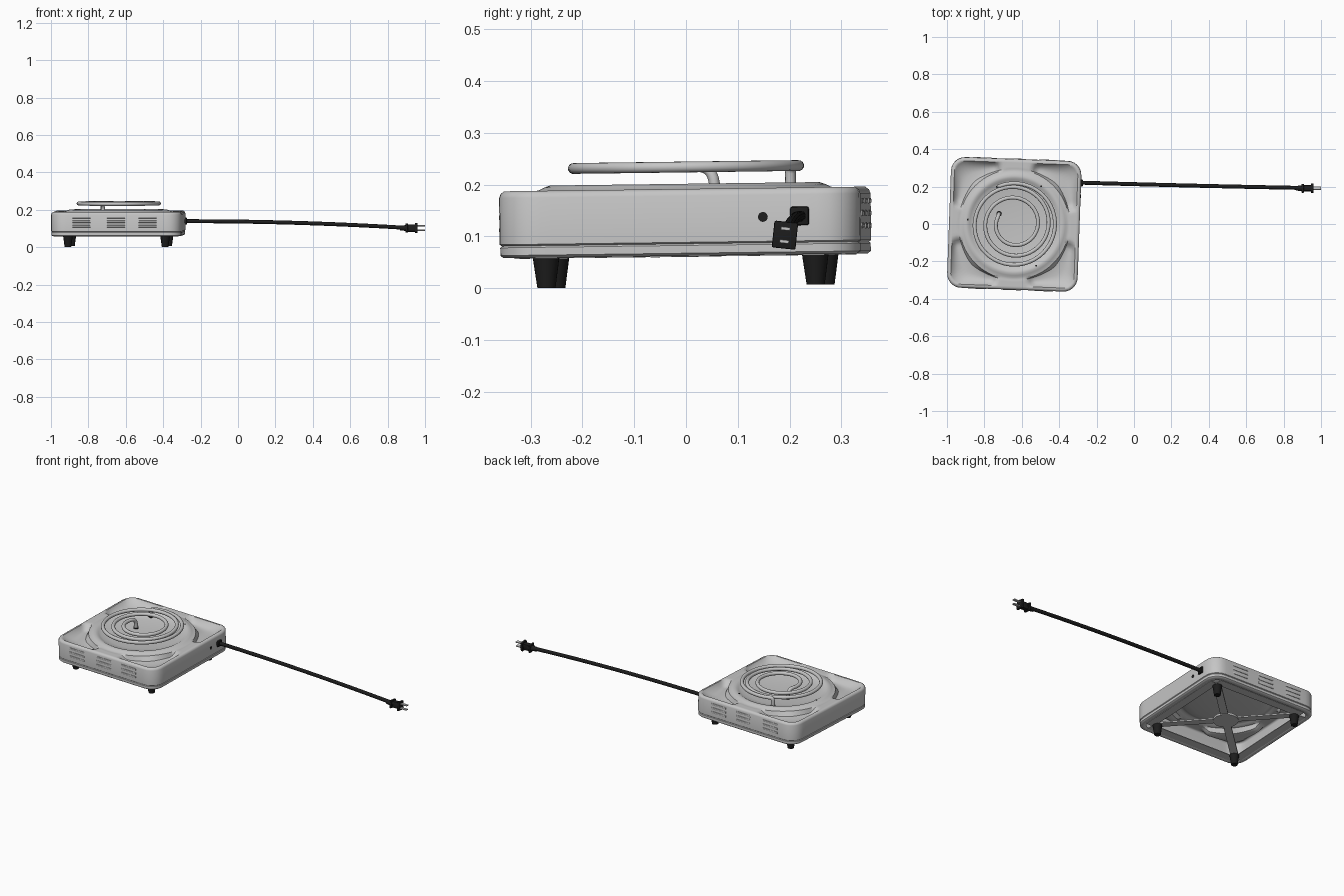
import bpy, bmesh, math
from mathutils import Matrix, Vector

if "Cube" in bpy.data.objects:
    bpy.data.objects.remove(bpy.data.objects["Cube"])

# the stove sits slightly turned and tilted
STOVE = (Matrix.Translation((-0.640, 0, 0.0045)) @ Matrix.Rotation(math.radians(-2.1), 4, 'Z')
         @ Matrix.Rotation(math.radians(0.75), 4, 'X'))


def mat(name, c):
    m = bpy.data.materials.new(name)
    m.diffuse_color = (c, c, c, 1)
    m.use_nodes = True
    m.node_tree.nodes["Principled BSDF"].inputs["Base Color"].default_value = m.diffuse_color
    return m


STEEL = mat("light_grey_metal", 0.56)
BLACK = mat("black_rubber", 0.012)


def finish(name, bm, material, matrix=Matrix(), angle=35):
    bmesh.ops.recalc_face_normals(bm, faces=bm.faces)
    me = bpy.data.meshes.new(name)
    bm.to_mesh(me)
    bm.free()
    ob = bpy.data.objects.new(name, me)
    bpy.context.collection.objects.link(ob)
    ob.matrix_world = matrix
    me.materials.append(material)
    smooth(ob, angle)
    return ob


def smooth(ob, angle=35):
    bpy.ops.object.select_all(action='DESELECT')
    ob.select_set(True)
    bpy.context.view_layer.objects.active = ob
    bpy.ops.object.shade_smooth_by_angle(angle=math.radians(angle))


def box(name, loc, size, material, matrix=STOVE, rot=0, bevel=0):
    bm = bmesh.new()
    bmesh.ops.create_cube(bm, size=1, matrix=Matrix.Diagonal((*size, 1)))
    if bevel:
        bmesh.ops.bevel(bm, geom=bm.edges[:], offset=bevel, segments=2, affect='EDGES', profile=0.5)
    m = matrix @ Matrix.Translation(loc) @ Matrix.Rotation(rot, 4, 'Z')
    return finish(name, bm, material, m)


def cone(name, loc, r1, r2, depth, material, matrix=STOVE, axis='Z', segs=24):
    bm = bmesh.new()
    bmesh.ops.create_cone(bm, cap_ends=True, segments=segs, radius1=r1, radius2=r2, depth=depth)
    m = matrix @ Matrix.Translation(loc)
    if axis == 'X':
        m = m @ Matrix.Rotation(math.pi / 2, 4, 'Y')
    return finish(name, bm, material, m)


def tube(name, pts, radius, material, matrix=Matrix()):
    cu = bpy.data.curves.new(name, 'CURVE')
    cu.dimensions = '3D'
    cu.bevel_depth = radius
    cu.bevel_resolution = 4
    cu.use_fill_caps = True
    sp = cu.splines.new('POLY')
    sp.points.add(len(pts) - 1)
    for p, q in zip(sp.points, pts):
        p.co = (*q, 1)
    ob = bpy.data.objects.new(name, cu)
    bpy.context.collection.objects.link(ob)
    ob.matrix_world = matrix
    cu.materials.append(material)
    bpy.ops.object.select_all(action='DESELECT')
    ob.select_set(True)
    bpy.context.view_layer.objects.active = ob
    bpy.ops.object.convert(target='MESH')
    smooth(bpy.context.view_layer.objects.active, 50)


def square_radius(t, a, c):
    """Distance from centre to a rounded square (half side a, corner radius c)."""
    t = t % (math.pi / 2)
    t = min(t, math.pi / 2 - t)
    d = a - c
    if a * math.tan(t) <= d:
        return a / math.cos(t)
    b = d * (math.cos(t) + math.sin(t))
    return b + math.sqrt(max(0, b * b - (2 * d * d - c * c)))


# body shell: side walls, rim, corner pockets, raised ring and drip bowl
N = 144
WALL = [(.315, .058), (.342, .058), (.348, .063), (.348, .078), (.345, .081), (.349, .084),
        (.349, .174), (.346, .182), (.339, .187), (.330, .187)]
POCKET = [(.05, .006), (.3, .027), (.6, .033), (.88, .026)]
BOWL = [(.294, .186), (.282, .188), (.272, .193), (.26, .197), (.248, .196), (.238, .19),
        (.225, .184), (.19, .178), (.1, .172), (.03, .17)]


def shell_point(i, j):
    t = 2 * math.pi * j / N
    if i < len(WALL):
        a, z = WALL[i]
        r = square_radius(t, a, .075 - (.349 - a))
    elif i < len(WALL) + len(POCKET):
        f, drop = POCKET[i - len(WALL)]
        k = min(1, max(0, (abs(math.sin(2 * t)) - .46) / .24))
        r = square_radius(t, .330, .056) * (1 - f) + .294 * f
        z = .187 - drop * k * k * (3 - 2 * k)
    else:
        r, z = BOWL[i - len(WALL) - len(POCKET)]
    return (r * math.cos(t), r * math.sin(t), z)


bm = bmesh.new()
rings = [[bm.verts.new(shell_point(i, j)) for j in range(N)]
         for i in range(len(WALL) + len(POCKET) + len(BOWL))]
for lo, hi in zip(rings, rings[1:]):
    for j in range(N):
        bm.faces.new((lo[j], lo[(j + 1) % N], hi[(j + 1) % N], hi[j]))
bm.faces.new(rings[-1])
body = finish("body_shell", bm, STEEL, STOVE, 40)
# make sure the thickness grows inwards
if body.data.polygons[-1].normal.z < 0:
    body.data.flip_normals()
sol = body.modifiers.new("thickness", 'SOLIDIFY')
sol.thickness = .004
sol.offset = -1

# base frame with diagonal braces and centre disc
for s in (-1, 1):
    box("frame_side", (s * .295, 0, .0585), (.05, .56, .004), STEEL)
    box("frame_end", (0, s * .295, .0585), (.56, .05, .004), STEEL)
    box("diagonal_brace", (0, 0, .0635), (.76, .042, .008), STEEL, rot=s * math.pi / 4)
cone("brace_disc", (0, 0, .062), .068, .068, .012, STEEL, segs=32)

# feet
for sx in (-1, 1):
    for sy in (-1, 1):
        cone("foot", (sx * .26, sy * .26, .028), .0175, .0255, .057, BLACK)

# louvres: three columns of three pressed ribs on front and back
for sy in (-1, 1):
    for cx in (-.185, 0, .17):
        for z in (.112, .136, .16):
            box("louvre", (cx, sy * .3485, z), (.1, .006, .011), STEEL, bevel=.0025)

# heating coil: an even outer turn, then winding inwards
pts = []
a0, flat, wind = math.radians(112), math.radians(255), math.radians(772)
for i in range(241):
    s = (flat + wind) * i / 240
    a = a0 - s
    r = .2175 - .122 * max(0, s - flat) / wind
    pts.append(Vector((r * math.cos(a), r * math.sin(a) + .003, .2295)))
OUTER_BEND = [(.004, -.002), (.008, -.007), (.01, -.014), (.01, -.05)]
INNER_BEND = [(.008, -.002), (.016, -.006), (.022, -.013), (.026, -.022), (.028, -.032), (.028, -.058)]


def ending(p, q, bend):
    d = (p - q).normalized()
    return [p + d * u + Vector((0, 0, w)) for u, w in bend]


path = ending(pts[0], pts[1], OUTER_BEND)[::-1] + pts + ending(pts[-1], pts[-2], INNER_BEND)
tube("heating_coil", path, .0105, STEEL, STOVE)
for p, z in ((path[0], .182), (path[-1], .173)):
    cone("coil_socket", (p.x, p.y, z), .0145, .0145, .005, BLACK)

# bowl screw holes
for deg in (176, 57, 300):
    a = math.radians(deg)
    cone("bowl_hole", (.25 * math.cos(a), .25 * math.sin(a), .1955), .005, .005, .003, BLACK, segs=12)

# side hole and cord grommet on the right side
cone("side_hole", (.348, .163, .131), .0095, .0095, .004, BLACK, axis='X')
box("cord_grommet", (.351, .234, .132), (.016, .036, .036), BLACK, bevel=.004)

# power cord, sagging gently towards the plug
cord = []
for i in range(25):
    f = i / 24
    cord.append((-.285 + 1.175 * f, .221 - .028 * f + .006 * (f * f - f), .139 - .036 * f * f + .001 * f))
tube("power_cord", cord, .0105, BLACK)

# plug with flange, grip and two flat prongs, rolled a little
PLUG = Matrix.Translation((.9, .191, .1025)) @ Matrix.Rotation(math.radians(-6), 4, 'X')
cone("plug_neck", (-.01, 0, 0), .012, .018, .05, BLACK, PLUG, 'X')
box("plug_flange", (.002, 0, 0), (.012, .044, .046), BLACK, PLUG, bevel=.003)
box("plug_grip", (.03, 0, 0), (.05, .03, .038), BLACK, PLUG, bevel=.005)
box("plug_face", (.053, 0, 0), (.014, .046, .052), BLACK, PLUG, bevel=.003)
for s in (-1, 1):
    box("plug_prong", (.079, 0, s * .0125), (.042, .018, .0065), STEEL, PLUG, bevel=.001)
